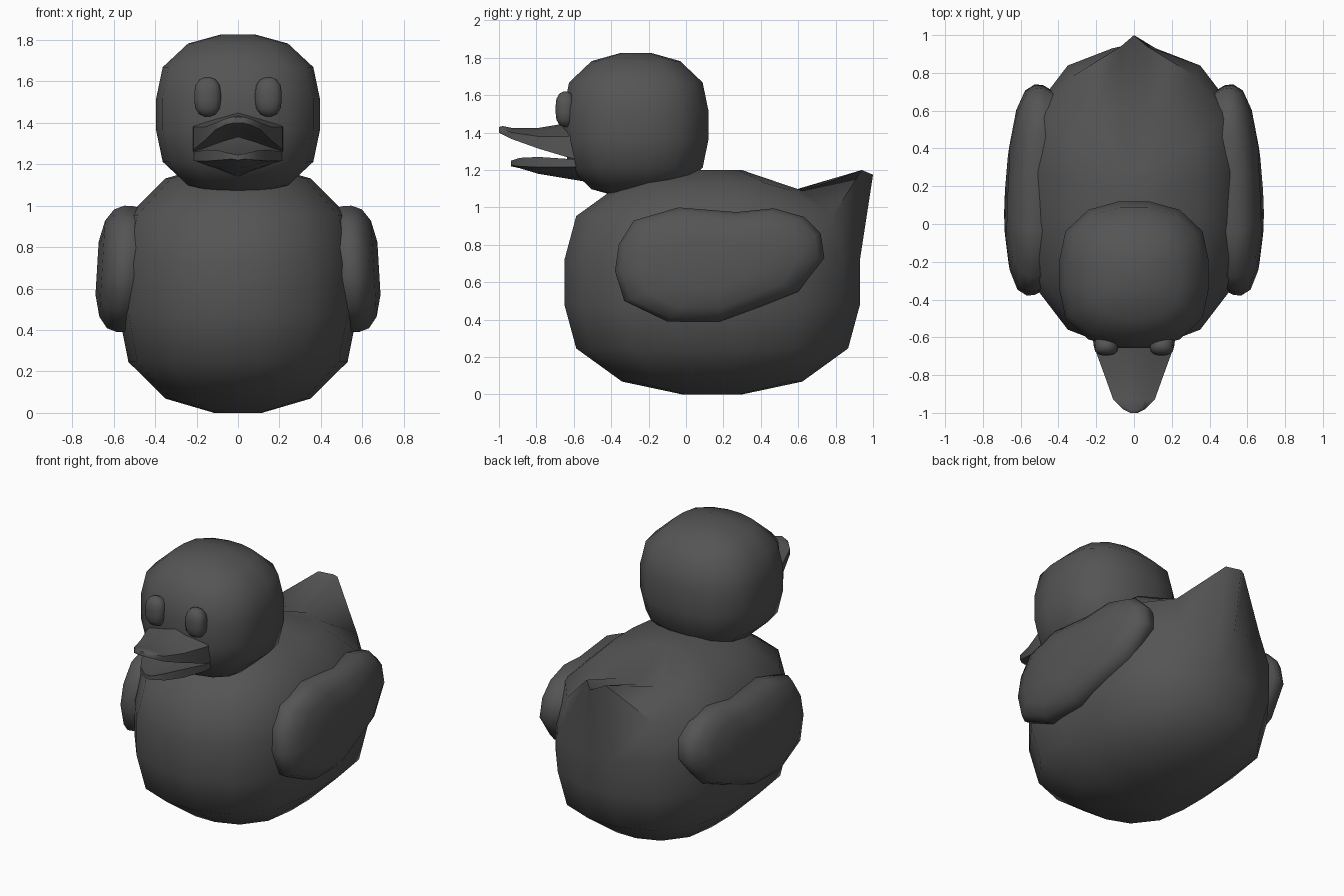
import bpy, bmesh, math
from mathutils import Vector

if "Cube" in bpy.data.objects:
    bpy.data.objects.remove(bpy.data.objects["Cube"])

# quarter profile of the rounded 16-sided shape shared by body, head and eyes
Q = [(1.0, .2), (.92, .59), (.61, .885), (.2, 1.0)]
RING = (Q + [(0, 1.0)] + [(-a, b) for a, b in reversed(Q)] + [(-a, -b) for a, b in Q]
        + [(a, -b) for a, b in reversed(Q)])
LEVELS = [(-b, a) for a, b in reversed(Q)] + [(b, a) for a, b in Q]

# dark grey finish
grey = bpy.data.materials.new("dark_grey")
grey.diffuse_color = (.09, .09, .09, 1)
grey.use_nodes = True
grey.node_tree.nodes["Principled BSDF"].inputs["Base Color"].default_value = grey.diffuse_color


def loft(name, rings, angle=60):
    """Skin a list of equal-length rings and cap both ends."""
    bm = bmesh.new()
    vs = [[bm.verts.new(p) for p in r] for r in rings]
    n = len(rings[0])
    for a, b in zip(vs, vs[1:]):
        for i in range(n):
            bm.faces.new((a[i], a[(i + 1) % n], b[(i + 1) % n], b[i]))
    bm.faces.new(vs[0][::-1])
    bm.faces.new(vs[-1])
    bmesh.ops.recalc_face_normals(bm, faces=bm.faces)
    me = bpy.data.meshes.new(name)
    bm.to_mesh(me)
    bm.free()
    me.materials.append(grey)
    ob = bpy.data.objects.new(name, me)
    bpy.context.collection.objects.link(ob)
    bpy.ops.object.select_all(action='DESELECT')
    ob.select_set(True)
    bpy.context.view_layer.objects.active = ob
    bpy.ops.object.shade_smooth_by_angle(angle=math.radians(angle))
    return ob


def rounded_rings(c, r):
    return [[Vector((c[0] + r[0] * s * x, c[1] + r[1] * s * y, c[2] + r[2] * h))
             for x, y in RING] for h, s in sorted(LEVELS)]


# body, with the rear vertices pulled up into a pointed, scooped tail
rings = rounded_rings((0, .14, .6), (.575, .79, .6))
for i, (x, y) in enumerate(RING):
    if y == 1.0:
        side = (x > 0) - (x < 0)
        rings[5][i] = Vector((.07 * side, .94, 1.2)) if side else Vector((0, 1.0, 1.175))
    if y > .8:
        rings[6][i].z = 1.09 if x else 1.06
loft("body", rings)

# head
loft("head", rounded_rings((0, -.268, 1.44), (.395, .388, .387)))

# eyes
for side, tag in ((1, "right"), (-1, "left")):
    loft("eye_" + tag, rounded_rings((side * .147, -.645, 1.525), (.064, .052, .095)))

# wings: side outline (y, z) scaled through a domed thickness (x, scale)
OUT = [(-.04, 1.0), (.27, .975), (.47, .995), (.63, .95), (.72, .86), (.74, .73),
       (.6, .55), (.4, .47), (.18, .39), (-.1, .39), (-.33, .5), (-.38, .66),
       (-.36, .8), (-.28, .93)]
DOME = [(.43, .9), (.52, .99), (.565, 1.0), (.615, .94), (.655, .76), (.68, .42)]
for side, tag in ((1, "right"), (-1, "left")):
    rings = []
    for x, s in DOME:
        ring = []
        for y, z in OUT:
            py, pz = .17 + (y - .17) * s, .7 + (z - .7) * s
            lean = .06 * (.7 - pz) - .06 * max(py - .1, 0)
            ring.append((side * (x + lean), py, pz))
        rings.append(ring)
    loft("wing_" + tag, rings)


def beak(name, stations):
    """Stations: y, half width, top z, upper edge z, lower edge z, underside z."""
    rings = []
    for y, w, t, ue, le, u in stations:
        half = [(w * .5, (t * .55 + ue * .45)), (w, ue), (w, le), (w * .5, (le + u) / 2)]
        pts = [(0, t)] + half + [(0, u)] + [(-x, z) for x, z in reversed(half)]
        rings.append([(x, y, z) for x, z in pts])
    loft(name, rings)


# open beak
beak("upper_beak", [
    (-.55, .22, 1.47, 1.39, 1.25, 1.30),
    (-.64, .215, 1.45, 1.38, 1.27, 1.33),
    (-.79, .16, 1.425, 1.38, 1.315, 1.36),
    (-.93, .11, 1.425, 1.40, 1.365, 1.38),
    (-.98, .06, 1.435, 1.42, 1.39, 1.39),
    (-1.0, .02, 1.43, 1.42, 1.40, 1.40)])
beak("lower_beak", [
    (-.55, .22, 1.25, 1.26, 1.22, 1.14),
    (-.64, .205, 1.24, 1.26, 1.215, 1.155),
    (-.79, .15, 1.235, 1.27, 1.215, 1.18),
    (-.89, .09, 1.235, 1.265, 1.22, 1.21),
    (-.935, .03, 1.245, 1.25, 1.225, 1.22)])
